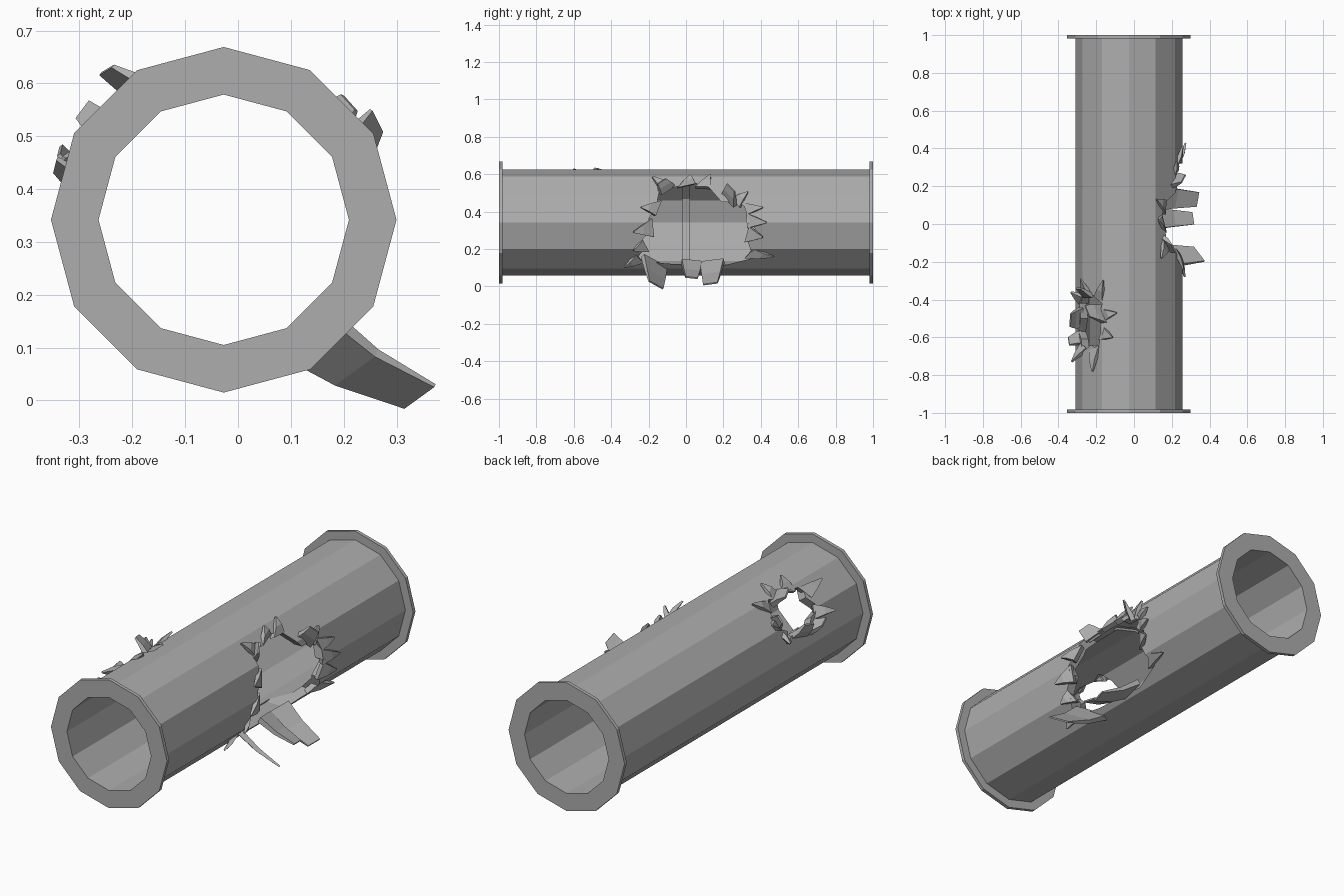
import bpy, bmesh
from math import sin, cos, radians, pi
from mathutils import Vector

cube = bpy.data.objects.get("Cube")
if cube:
    bpy.data.objects.remove(cube, do_unlink=True)

SIDES = 12
CX, CZ = -0.027, 0.342          # pipe axis
OUTER, INNER, RIM = 0.283, 0.237, 0.327

metal = bpy.data.materials.new("grey_metal")
metal.use_nodes = True
GREY = (0.42, 0.42, 0.42, 1)
metal.diffuse_color = GREY
metal.node_tree.nodes["Principled BSDF"].inputs["Base Color"].default_value = GREY


def polar(y, angle, r):
    """Point at a distance along the pipe, an angle in degrees and a radius."""
    a = radians(angle)
    return Vector((CX + r * cos(a), y, CZ + r * sin(a)))


def make(name, bm):
    bmesh.ops.recalc_face_normals(bm, faces=bm.faces)
    mesh = bpy.data.meshes.new(name)
    bm.to_mesh(mesh)
    bm.free()
    mesh.materials.append(metal)
    ob = bpy.data.objects.new(name, mesh)
    bpy.context.collection.objects.link(ob)
    return ob


def bridge(bm, rings, closed):
    """Join rings of vertices with quads, looping round or capping the ends."""
    n = len(rings[0])
    for i in range(len(rings) if closed else len(rings) - 1):
        p, q = rings[i], rings[(i + 1) % len(rings)]
        for j in range(n):
            k = (j + 1) % n
            bm.faces.new((p[j], p[k], q[k], q[j]))
    if not closed:
        bm.faces.new(rings[0])
        bm.faces.new(rings[-1])


def lathe(name, profile):
    bm = bmesh.new()
    rings = [[bm.verts.new(polar(y, 360 * i / SIDES, r)) for r, y in profile]
             for i in range(SIDES)]
    bridge(bm, rings, True)
    return make(name, bm)


def cut_hole(target, outline, angle):
    """Punch a jagged outline of (along, across) points through one wall."""
    out = Vector((cos(radians(angle)), 0, sin(radians(angle))))
    across = Vector((-out.z, 0, out.x))
    bm = bmesh.new()
    rings = [[bm.verts.new(polar(y, 0, 0) + Vector((-0, 0, 0)) + across * t + out * d)
              for y, t in outline] for d in (0.05, 0.5)]
    bridge(bm, rings, False)
    cutter = make("hole_cutter", bm)
    cutter.hide_render = True
    mod = target.modifiers.new("hole", 'BOOLEAN')
    mod.operation, mod.solver, mod.object = 'DIFFERENCE', 'EXACT', cutter
    bpy.context.view_layer.objects.active = target
    bpy.ops.object.modifier_apply(modifier=mod.name)
    bpy.data.objects.remove(cutter, do_unlink=True)


def petals(name, hole, rows, taper):
    """Torn strips: base y, base angle, tip y, tip angle, tip radius, width."""
    bm = bmesh.new()
    for y, a, y2, a2, r2, w in rows:
        base, tip = polar(y, a, 0.262), polar(y2, a2, r2)
        mid = polar((y + y2) / 2, (a + a2) / 2, 0.275 + (r2 - 0.275) * 0.45)
        normal = polar(0, a, 1) - polar(0, a, 0)
        tangent = Vector((-normal.z, 0, normal.x))
        away = Vector((0, y - hole[0], 0)) + tangent * radians(a - hole[1]) * OUTER
        side = normal.cross(away).normalized()
        up = side.cross(tip - base).normalized()
        rings = []
        for p, f, t in ((base, 1, 0.014), (mid, (1 + taper) / 2, 0.01), (tip, taper, 0.004)):
            s, u = side * w * f / 2, up * t
            rings.append([bm.verts.new(c) for c in (p - s - u, p + s - u, p + s + u, p - s + u)])
        bridge(bm, rings, False)
    return make(name, bm)


# Pipe wall with a shallow seam groove round the inside
END, G, DEEP = 0.985, 0.018, INNER + 0.012
pipe = lathe("pipe_wall", [(OUTER, -END), (OUTER, END), (INNER, END), (INNER, G),
                           (DEEP, G), (DEEP, -G), (INNER, -G), (INNER, -END)])

# End flanges
for label, s in (("front", -1), ("back", 1)):
    lathe(label + "_flange", [(RIM, s), (RIM, s * 0.982), (INNER, s * 0.982), (INNER, s)])

# Large blown-out hole in the side
cut_hole(pipe, [(-.14, .18), (-.16, .08), (-.2, .02), (-.18, -.03), (-.24, -.1),
                (-.22, -.14), (-.27, -.2), (-.1, -.22), (.2, -.23), (.36, -.19),
                (.33, -.1), (.37, -.03), (.32, 0), (.33, .08), (.26, .11),
                (.19, .11), (.12, .19), (.05, .21), (-.06, .19)], 0)

# Small hole in the upper flank
cut_hole(pipe, [(-.38, -.05), (-.36, .03), (-.42, .06), (-.41, .1), (-.5, .07),
                (-.57, .11), (-.61, .06), (-.68, .04), (-.64, -.03), (-.67, -.08),
                (-.58, -.1), (-.48, -.09), (-.42, -.11)], 143)

# Broad strips folded out below and above the large hole
petals("large_hole_flaps", (.08, 0), [
    (-.17, -54, -.16, -42, .5, .17),
    (.03, -54, .03, -41, .45, .11),
    (.14, -54, .13, -42, .49, .13),
    (.23, 27, .24, 33, .345, .1),
    (-.1, 42, -.13, 43, .325, .1),
], 0.6)

# Sharp splinters round the large hole
petals("large_hole_splinters", (.08, 0), [
    (-.1, 43, -.18, 55, .3, .08),
    (.09, 45, .13, 60, .295, .08),
    (0, 48, .02, 58, .3, .1),
    (.27, 24, .33, 33, .3, .07),
    (.32, 16, .41, 16, .295, .07),
    (.33, 2, .43, 0, .3, .08),
    (.33, -14, .41, -15, .305, .09),
    (.34, -38, .47, -38, .3, .08),
    (-.15, 17, -.24, 16, .3, .09),
    (-.18, -6, -.28, -10, .3, .1),
    (-.22, -28, -.28, -30, .3, .08),
    (-.25, -46, -.33, -53, .3, .07),
], 0.08)

# Broad strips folded out of the small hole
petals("small_hole_flaps", (-.53, 143), [
    (-.48, 121, -.46, 128, .36, .11),
    (-.5, 166, -.51, 157, .337, .12),
    (-.6, 166, -.62, 162, .335, .08),
    (-.38, 143, -.34, 142, .338, .07),
], 0.6)

# Sharp splinters round the small hole
petals("small_hole_splinters", (-.53, 143), [
    (-.4, 126, -.3, 117, .3, .07),
    (-.48, 122, -.47, 103, .295, .08),
    (-.58, 122, -.6, 107, .3, .08),
    (-.66, 132, -.78, 130, .3, .08),
    (-.65, 153, -.73, 159, .325, .07),
    (-.4, 160, -.36, 164, .32, .07),
    (-.38, 146, -.29, 143, .32, .07),
], 0.08)
